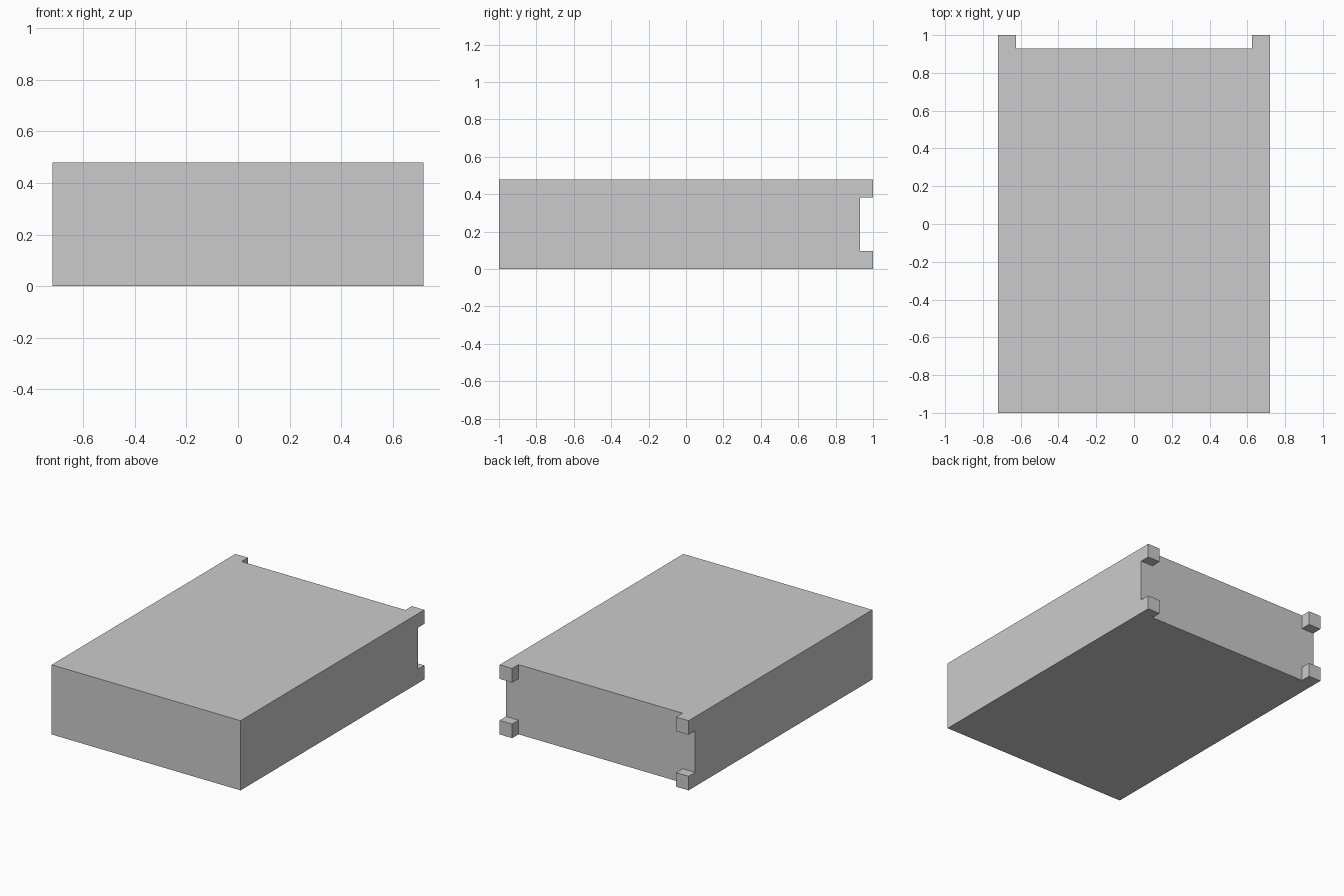
import bpy, bmesh

if "Cube" in bpy.data.objects:
    bpy.data.objects.remove(bpy.data.objects["Cube"])

W, H = 0.72, 0.48          # half width, height
IN = 0.625                 # inner face of the side rails
FRONT, BACK_IN, BACK = -0.94, 0.84, 0.93
B = 0.045                  # half width of the beams
CROSS0, CROSS1 = 0.28, 0.37
T = 0.06                   # panel thickness


def finish(name, bm):
    bmesh.ops.recalc_face_normals(bm, faces=bm.faces)
    mesh = bpy.data.meshes.new(name)
    bm.to_mesh(mesh)
    bm.free()
    ob = bpy.data.objects.new(name, mesh)
    bpy.context.collection.objects.link(ob)
    return ob


def prism(name, profile, x0, x1):
    """Extrude a (y, z) profile along x."""
    bm = bmesh.new()
    face = bm.faces.new([bm.verts.new((x0, y, z)) for y, z in profile])
    out = bmesh.ops.extrude_face_region(bm, geom=[face])["geom"]
    moved = [v for v in out if isinstance(v, bmesh.types.BMVert)]
    bmesh.ops.translate(bm, verts=moved, vec=(x1 - x0, 0, 0))
    return finish(name, bm)


def box(name, x0, x1, y0, y1, z0, z1):
    return prism(name, [(y0, z0), (y1, z0), (y1, z1), (y0, z1)], x0, x1)


# Side rails with a notch cut in the back end, leaving two lugs
rail = [(FRONT, 0), (1, 0), (1, 0.097), (BACK, 0.097),
        (BACK, 0.383), (1, 0.383), (1, H), (FRONT, H)]
prism("right_side", rail, IN, W)
prism("left_side", rail, -W, -IN)

# Front and back panels
box("front_panel", -W, W, -1, FRONT, 0, H)
box("back_panel", -IN, IN, BACK_IN, BACK, 0, H)

# Top panel, flush with the frame
box("top_panel", -IN, IN, FRONT, BACK_IN, H - T, H)

# Underside: long centre beam and cross beams
box("centre_beam", -B, B, FRONT, BACK_IN, 0, H - T)
for side, x0, x1 in (("left", -IN, -B), ("right", B, IN)):
    box(side + "_cross_beam", x0, x1, CROSS0, CROSS1, 0, H - T)
    # Bottom panels filling the bays between the beams
    box(side + "_front_bottom", x0, x1, FRONT, CROSS0, 0, T)
    box(side + "_back_bottom", x0, x1, CROSS1, BACK_IN, 0, T)
